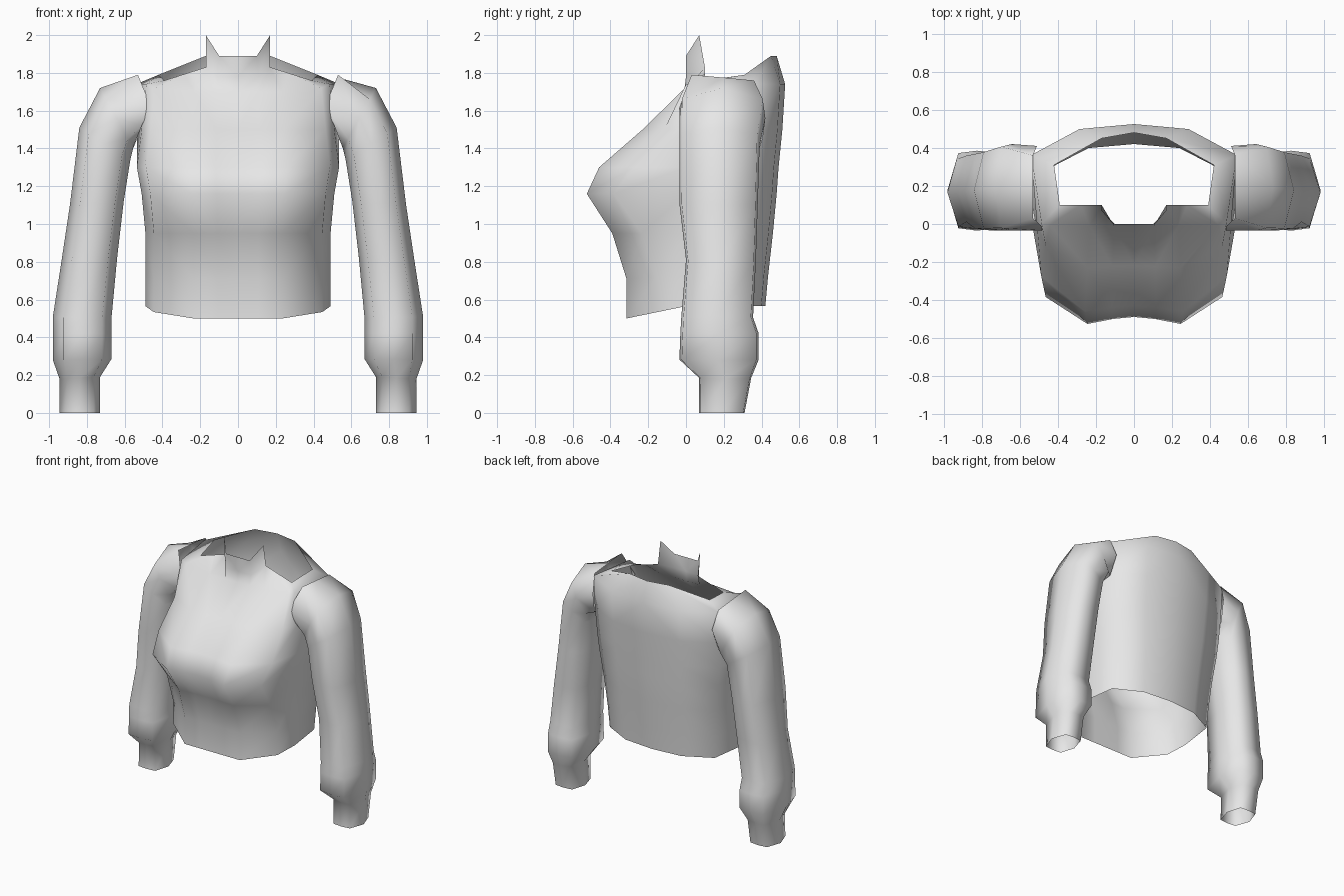
import bpy

cube = bpy.data.objects.get("Cube")
if cube:
    bpy.data.objects.remove(cube, do_unlink=True)

fabric = bpy.data.materials.new("light_grey_fabric")
fabric.use_nodes = True
fabric.diffuse_color = (0.8, 0.8, 0.8, 1)
fabric.node_tree.nodes["Principled BSDF"].inputs["Base Color"].default_value = (0.8, 0.8, 0.8, 1)


def loft(name, rings, closed, flip=False):
    """Skin a stack of point rings, smooth shaded and open at both ends.
    The last ring may be shorter, and then spans only the first columns."""
    n = len(rings[0])
    verts = [p for ring in rings for p in ring]
    faces = []
    for i in range(len(rings) - 1):
        for j in range(n if closed else len(rings[i + 1]) - 1):
            k = (j + 1) % n
            face = (i * n + j, i * n + k, (i + 1) * n + k, (i + 1) * n + j)
            faces.append(face[::-1] if flip else face)
    mesh = bpy.data.meshes.new(name)
    mesh.from_pydata(verts, [], faces)
    mesh.materials.append(fabric)
    for poly in mesh.polygons:
        poly.use_smooth = True
    obj = bpy.data.objects.new(name, mesh)
    bpy.context.collection.objects.link(obj)
    return obj


def body_ring(z_front, z_back, width, corner, front, back, dip, side):
    """Half cross-section, front centre to back centre; dip hollows the centre,
    side sets how far forward the flank corner sits."""
    shape = [(0, 1 - dip), (0.22, 1 - dip * 0.7), (0.48, 1), (0.91, side), (1, 0)]
    ring = [(fx * width, fy * front, z_back + (z_front - z_back) * fy) for fx, fy in shape]
    for fx, fy in [(1, 0.69), (0.53, 0.95), (0, 1)]:
        ring.append((fx * corner, fy * back, z_back))
    return ring


# Bodice from hem to shoulder
body = [body_ring(*r) for r in (
    (0.5, 0.565, 0.49, 0.45, -0.315, 0.42, 0, 0.48),
    (0.71, 0.73, 0.49, 0.46, -0.315, 0.435, 0, 0.5),
    (0.95, 0.95, 0.49, 0.48, -0.39, 0.46, 0.03, 0.6),
    (1.16, 1.16, 0.51, 0.51, -0.525, 0.48, 0.07, 0.73),
    (1.3, 1.3, 0.535, 0.525, -0.46, 0.49, 0.07, 0.6),
    (1.5, 1.5, 0.51, 0.535, -0.23, 0.51, 0.05, 0.5),
    (1.7, 1.74, 0.485, 0.54, -0.01, 0.525, 0, 0.5),
)]
# Neckline, rising at the back, and a short front collar with pointed ends
neckline = [(0, 0, 1.78), (0.11, 0, 1.78), (0.17, 0.1, 1.83), (0.28, 0.1, 1.795),
            (0.39, 0.1, 1.76), (0.42, 0.31, 1.79), (0.17, 0.45, 1.89), (0, 0.48, 1.89)]
collar = [(0, 0, 1.89), (0.1, 0, 1.89), (0.17, 0.07, 2)]
bodice = loft("bodice", body + [neckline, collar], closed=False)
mirror = bodice.modifiers.new("mirror", "MIRROR")
mirror.use_clip = True

# Sleeve section as (across, depth), from the outer edge round the back
SECTION = [(1, 0), (0.63, 0.94), (0, 1), (-0.68, 0.94),
           (-1, 0), (-0.68, -0.94), (0, -1), (0.63, -0.94)]


def sleeve_ring(x_in, z_in, x_out, z_out, y_front, y_back):
    ring = []
    for across, depth in SECTION:
        t = (1 + across) / 2
        y = (y_front + y_back) / 2 + depth * (y_back - y_front) / 2
        ring.append((x_in + (x_out - x_in) * t, y, z_in + (z_out - z_in) * t))
    return ring


# Sleeves from cuff to shoulder, ending in a squared-off armhole
sleeve = [sleeve_ring(*r) for r in (
    (0.73, 0, 0.945, 0, 0.07, 0.31),
    (0.73, 0.19, 0.945, 0.18, 0.07, 0.345),
    (0.67, 0.285, 0.98, 0.28, -0.035, 0.385),
    (0.67, 0.42, 0.98, 0.42, -0.03, 0.385),
    (0.67, 0.5, 0.98, 0.51, -0.025, 0.355),
    (0.64, 0.82, 0.935, 0.8, 0, 0.37),
    (0.605, 1.12, 0.89, 1.1, -0.035, 0.38),
    (0.57, 1.34, 0.84, 1.51, -0.035, 0.39),
    (0.555, 1.4, 0.73, 1.72, -0.035, 0.42),
)]
armhole = [(0.53, 0.2, 1.775), (0.53, 0.36, 1.76), (0.51, 0.41, 1.62), (0.53, 0.36, 1.46),
           (0.55, 0.19, 1.42), (0.51, -0.02, 1.52), (0.46, -0.035, 1.62), (0.53, 0.03, 1.79)]
for side, label in ((1, "left_sleeve"), (-1, "right_sleeve")):
    rings = [[(side * x, y, z) for x, y, z in ring] for ring in sleeve + [armhole]]
    loft(label, rings, closed=True, flip=side < 0)
